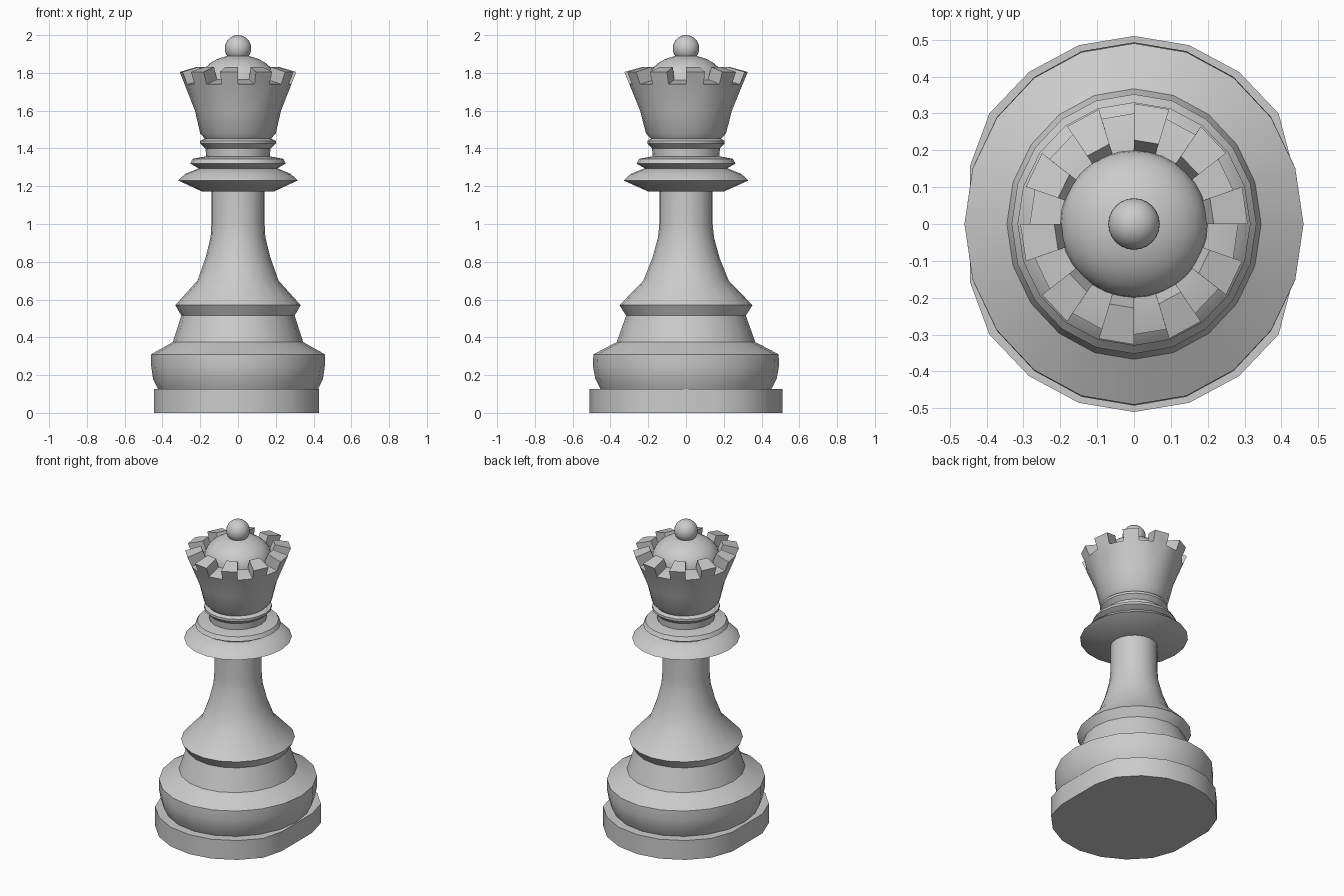
import bpy, bmesh
from math import cos, sin, pi, radians

if "Cube" in bpy.data.objects:
    bpy.data.objects.remove(bpy.data.objects["Cube"])

SIDES = 20


def finish(name, bm):
    bmesh.ops.recalc_face_normals(bm, faces=bm.faces)
    me = bpy.data.meshes.new(name)
    bm.to_mesh(me)
    bm.free()
    ob = bpy.data.objects.new(name, me)
    bpy.context.collection.objects.link(ob)
    bpy.ops.object.select_all(action='DESELECT')
    ob.select_set(True)
    bpy.context.view_layer.objects.active = ob
    bpy.ops.object.shade_smooth_by_angle(angle=radians(32))
    return ob


def lathe(profile, sides=SIDES):
    """Slightly oval turned solid from (x radius, y radius, z) points."""
    bm = bmesh.new()
    rings = [[bm.verts.new((rx * cos(2 * pi * i / sides), ry * sin(2 * pi * i / sides), z))
              for i in range(sides)] for rx, ry, z in profile]
    bands = []
    for a, b in zip(rings, rings[1:]):
        bands.append([bm.faces.new((a[i], a[(i + 1) % sides], b[(i + 1) % sides], b[i]))
                      for i in range(sides)])
    bm.faces.new(rings[0][::-1])
    bm.faces.new(rings[-1])
    return bm, bands


# plinth, flattened on its two x sides
bm, _ = lathe([(0.485, 0.51, 0), (0.485, 0.51, 0.127)])
for v in bm.verts:
    v.co.x = max(-0.445, min(0.43, v.co.x))
finish("plinth", bm)

# body and stem
bm, _ = lathe([(0.42, 0.45, 0.12), (0.45, 0.48, 0.18), (0.46, 0.493, 0.25), (0.46, 0.49, 0.31),
               (0.345, 0.367, 0.375), (0.3, 0.317, 0.515), (0.332, 0.352, 0.57),
               (0.215, 0.226, 0.7), (0.172, 0.178, 0.82), (0.145, 0.148, 0.93),
               (0.141, 0.141, 1.0), (0.141, 0.141, 1.18)])
finish("body", bm)

# wide collar
bm, _ = lathe([(0.19, 0.2, 1.172), (0.316, 0.33, 1.23), (0.28, 0.293, 1.265), (0.2, 0.21, 1.298)])
finish("wide_collar", bm)

# thin collar
bm, _ = lathe([(0.2, 0.21, 1.29), (0.253, 0.262, 1.32), (0.24, 0.248, 1.345), (0.17, 0.18, 1.358)])
finish("thin_collar", bm)

# neck ring
bm, _ = lathe([(0.168, 0.175, 1.35), (0.172, 0.18, 1.4), (0.2, 0.205, 1.425),
               (0.2, 0.205, 1.44), (0.17, 0.18, 1.455)])
finish("neck_ring", bm)

# crown: flared cup whose alternate rim faces are raised into battlements
bm, bands = lathe([(0.165, 0.175, 1.44), (0.2, 0.212, 1.48), (0.228, 0.243, 1.6),
                   (0.283, 0.3, 1.74), (0.19, 0.2, 1.765)])
raised = bmesh.ops.extrude_discrete_faces(bm, faces=bands[-1][::2])["faces"]
for f in raised:
    for v in f.verts:
        outer = v.co.z < 1.75
        k = 1.09 if outer else 1.14
        v.co.x *= k
        v.co.y *= k
        v.co.z = 1.805 if outer else 1.832
finish("crown", bm)

# dome inside the crown
dome = [(0.2 * cos(a), 0.2 * cos(a), 1.76 + 0.135 * sin(a))
        for a in (pi / 2 * i / 8.2 for i in range(9))]
bm, _ = lathe(dome, 32)
finish("dome", bm)

# finial ball
bm = bmesh.new()
bmesh.ops.create_uvsphere(bm, u_segments=24, v_segments=16, radius=0.07)
ball = finish("finial_ball", bm)
ball.location.z = 1.93
